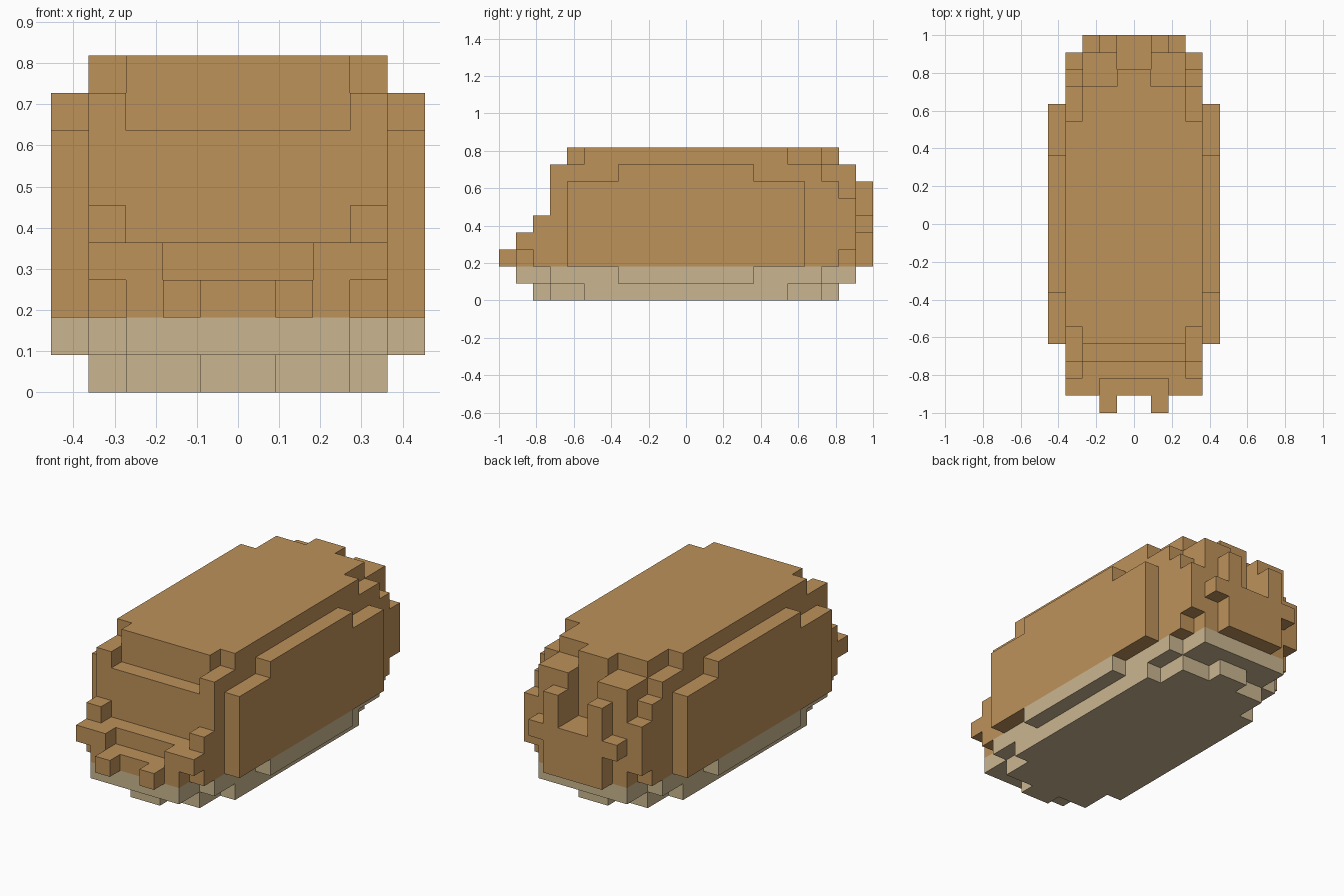
import bpy
import bmesh
from mathutils import Vector

UNIT = 2 / 22  # edge length of one cube of the blocky grid

default_cube = bpy.data.objects.get("Cube")
if default_cube:
    bpy.data.objects.remove(default_cube, do_unlink=True)


def make_material(name, colour):
    material = bpy.data.materials.new(name)
    material.use_nodes = True
    material.diffuse_color = colour
    material.node_tree.nodes["Principled BSDF"].inputs["Base Color"].default_value = colour
    return material


brown = make_material("crust_brown", (0.515, 0.287, 0.102, 1))
tan = make_material("pale_tan", (0.591, 0.468, 0.279, 1))


def block(x, y, z):
    """Grid cells of a box, given on the +x half and mirrored to -x."""
    cells = set()
    for i in range(*x):
        for j in range(*y):
            for k in range(*z):
                cells.add((i, j, k))
                cells.add((-i - 1, j, k))
    return cells


def join(*blocks):
    return set().union(*blocks)


parts = {}

# Pale underside, stepped inwards towards the floor
parts["belly"] = (tan, join(
    block(x=(0, 1), y=(-9, 9), z=(0, 1)),
    block(x=(1, 3), y=(-8, 8), z=(0, 1)),
    block(x=(3, 4), y=(-6, 6), z=(0, 1)),
    block(x=(0, 3), y=(-10, 10), z=(1, 2)),
    block(x=(3, 4), y=(-8, 8), z=(1, 2)),
    block(x=(4, 5), y=(-4, 4), z=(1, 2)),
))

# Main body, with rounded corners and the stepped front
parts["body"] = (brown, join(
    block(x=(0, 3), y=(-10, 10), z=(2, 3)),
    block(x=(3, 4), y=(-9, 9), z=(2, 3)),
    block(x=(0, 2), y=(-9, 10), z=(3, 4)),
    block(x=(2, 4), y=(-10, 10), z=(3, 4)),
    block(x=(0, 3), y=(-8, 10), z=(4, 5)),
    block(x=(3, 4), y=(-9, 10), z=(4, 5)),
    block(x=(0, 1), y=(-8, 9), z=(5, 7)),
    block(x=(1, 3), y=(-8, 10), z=(5, 7)),
    block(x=(3, 4), y=(-8, 10), z=(5, 6)),
    block(x=(3, 4), y=(-8, 9), z=(6, 7)),
    block(x=(0, 1), y=(-7, 9), z=(7, 9)),
    block(x=(1, 3), y=(-7, 10), z=(7, 8)),
    block(x=(3, 4), y=(-8, 8), z=(7, 8)),
    block(x=(1, 3), y=(-7, 8), z=(8, 9)),
    block(x=(3, 4), y=(-6, 6), z=(8, 9)),
))

# Raised panels along both flanks
parts["side_panels"] = (brown, join(
    block(x=(4, 5), y=(-7, 7), z=(2, 7)),
    block(x=(4, 5), y=(-4, 4), z=(7, 8)),
))

# Two small pegs at the front
parts["front_pegs"] = (brown, block(x=(1, 2), y=(-11, -10), z=(2, 3)))

# Forked plate with side tabs at the back
parts["rear_plate"] = (brown, join(
    block(x=(0, 2), y=(10, 11), z=(2, 5)),
    block(x=(0, 1), y=(9, 10), z=(2, 5)),
    block(x=(1, 2), y=(10, 11), z=(5, 7)),
    block(x=(2, 3), y=(10, 11), z=(4, 5)),
))

solid = join(*(cells for _, cells in parts.values()))
AXES = [Vector(row) for row in ((1, 0, 0), (0, 1, 0), (0, 0, 1))]


def build_part(name, material, cells):
    """Mesh the exposed sides of the cells and merge flat areas."""
    bm = bmesh.new()
    half = Vector((0.5, 0.5, 0.5))
    for cell in sorted(cells):
        centre = Vector(cell) + half
        for a, normal in enumerate(AXES):
            u, v = AXES[(a + 1) % 3] / 2, AXES[(a + 2) % 3] / 2
            for sign in (-1, 1):
                neighbour = tuple(int(c) for c in Vector(cell) + normal * sign)
                if neighbour in solid:
                    continue
                mid = centre + normal * sign / 2
                corners = [mid - u - v, mid + u - v, mid + u + v, mid - u + v]
                if sign < 0:
                    corners.reverse()
                bm.faces.new([bm.verts.new(c * UNIT) for c in corners])
    bmesh.ops.remove_doubles(bm, verts=bm.verts[:], dist=UNIT / 100)
    bmesh.ops.dissolve_limit(bm, angle_limit=0.01, verts=bm.verts[:], edges=bm.edges[:])
    mesh = bpy.data.meshes.new(name)
    bm.to_mesh(mesh)
    bm.free()
    mesh.materials.append(material)
    bpy.context.collection.objects.link(bpy.data.objects.new(name, mesh))


claimed = set()
for part_name, (part_material, part_cells) in parts.items():
    build_part(part_name, part_material, part_cells - claimed)
    claimed |= part_cells
